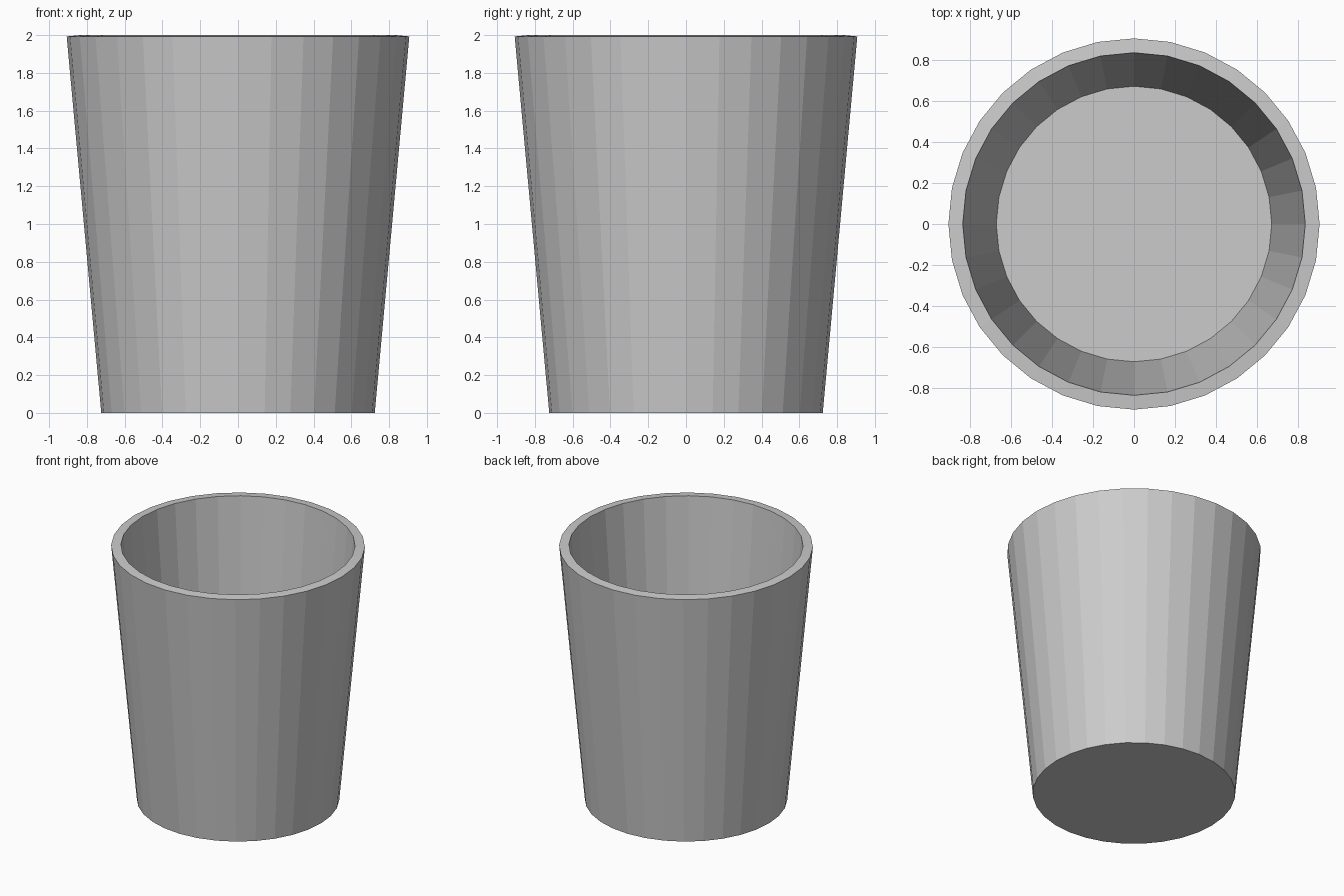
import bpy, bmesh
from math import cos, sin, tau

if "Cube" in bpy.data.objects:
    bpy.data.objects.remove(bpy.data.objects["Cube"])

SIDES = 32
# Profile (radius, height): outer base, outer rim, inner rim, inner floor
PROFILE = [(0.724, 0.0), (0.907, 1.993), (0.837, 2.0), (0.673, 0.052)]

bm = bmesh.new()
rings = [[bm.verts.new((r * cos(tau * i / SIDES), r * sin(tau * i / SIDES), z))
          for i in range(SIDES)] for r, z in PROFILE]

# Tapered outer wall, rim and inner wall
for low, high in zip(rings, rings[1:]):
    for i in range(SIDES):
        j = (i + 1) % SIDES
        bm.faces.new((low[i], low[j], high[j], high[i]))

# Underside and inner floor
bm.faces.new(rings[0][::-1])
bm.faces.new(rings[-1])
bmesh.ops.recalc_face_normals(bm, faces=bm.faces)

mesh = bpy.data.meshes.new("cup")
bm.to_mesh(mesh)
bm.free()
cup = bpy.data.objects.new("cup", mesh)
bpy.context.collection.objects.link(cup)
